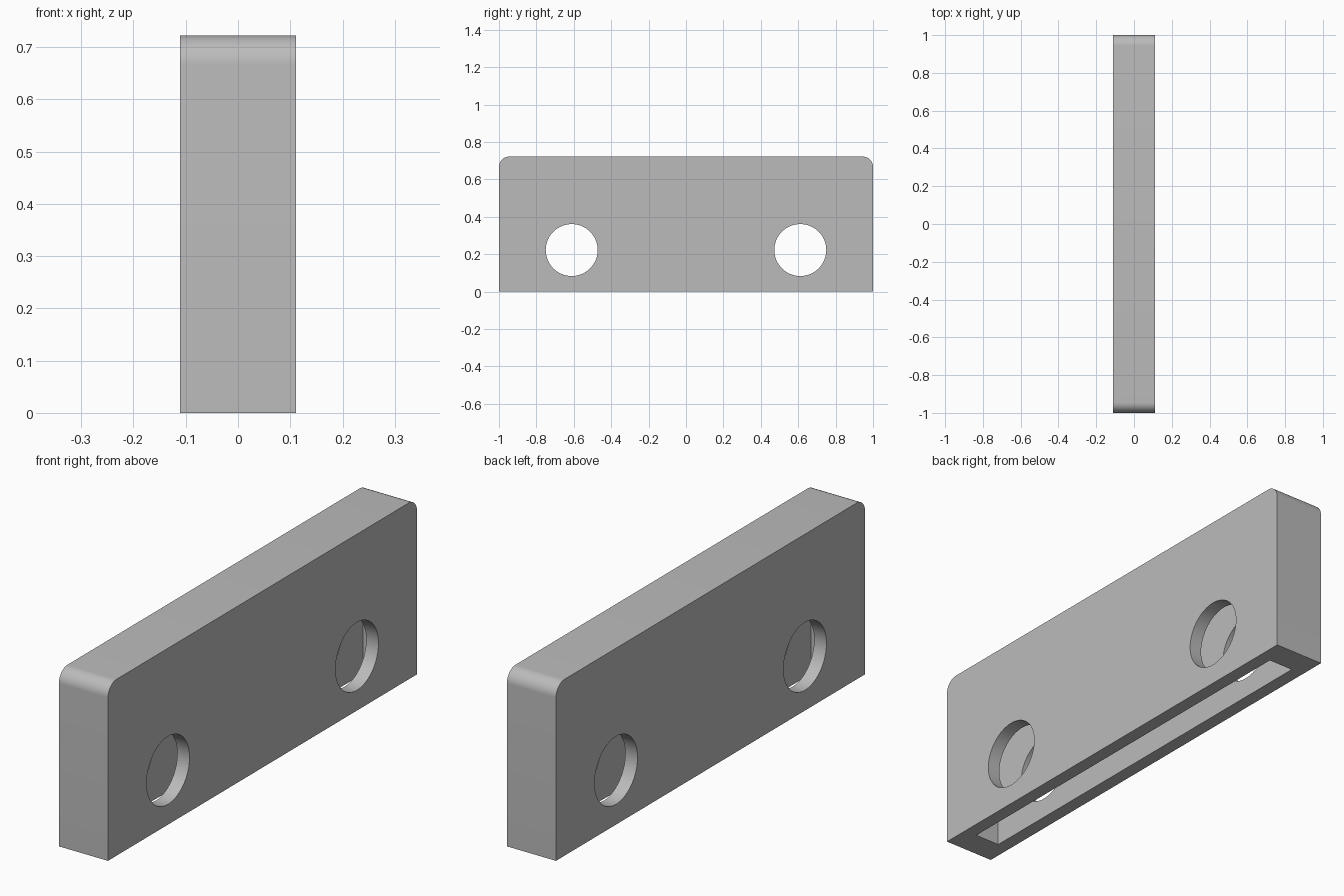
import bpy
import bmesh
import math

if "Cube" in bpy.data.objects:
    bpy.data.objects.remove(bpy.data.objects["Cube"], do_unlink=True)

U = 1 / 9                                   # design unit: the block is 18 x 6.5 x 2
WIDTH, LENGTH, HEIGHT = 2 * U, 18 * U, 6.5 * U

grey = bpy.data.materials.new("plain grey")
grey.use_nodes = True
grey.diffuse_color = (0.5, 0.5, 0.5, 1)
grey.node_tree.nodes["Principled BSDF"].inputs["Base Color"].default_value = (0.5, 0.5, 0.5, 1)


def box(name, size, z):
    bpy.ops.mesh.primitive_cube_add(size=1, location=(0, 0, z))
    obj = bpy.context.object
    obj.name = name
    obj.scale = size
    bpy.ops.object.transform_apply(location=True, rotation=False, scale=True)
    obj.data.materials.append(grey)
    return obj


def cut(target, cutter):
    cutter.hide_render = True
    mod = target.modifiers.new("cut", 'BOOLEAN')
    mod.operation = 'DIFFERENCE'
    mod.solver = 'EXACT'
    mod.object = cutter
    bpy.context.view_layer.objects.active = target
    bpy.ops.object.modifier_apply(modifier=mod.name)
    bpy.data.objects.remove(cutter, do_unlink=True)


# Block with its two top end edges rounded
block = box("slotted_block", (WIDTH, LENGTH, HEIGHT), HEIGHT / 2)
bm = bmesh.new()
bm.from_mesh(block.data)
top_ends = [e for e in bm.edges
            if all(v.co.z > HEIGHT / 2 for v in e.verts)
            and abs(e.verts[0].co.y - e.verts[1].co.y) < 0.01]
bmesh.ops.bevel(bm, geom=top_ends, offset=0.5 * U, segments=12, profile=0.5, affect='EDGES')
bm.to_mesh(block.data)
bm.free()

# Slot open at the bottom
slot_top = 5.5 * U
cut(block, box("slot_cutter", (U, 16 * U, 2 * slot_top), 0))

# Two round holes through both walls
for side in (-1, 1):
    bpy.ops.mesh.primitive_cylinder_add(
        vertices=64, radius=1.25 * U, depth=4 * U,
        location=(0, side * 5.5 * U, 2 * U), rotation=(0, math.pi / 2, 0))
    hole = bpy.context.object
    hole.name = "hole_cutter"
    hole.data.materials.append(grey)
    cut(block, hole)

bpy.ops.object.select_all(action='DESELECT')
block.select_set(True)
bpy.context.view_layer.objects.active = block
bpy.ops.object.shade_smooth_by_angle(angle=math.radians(30))
